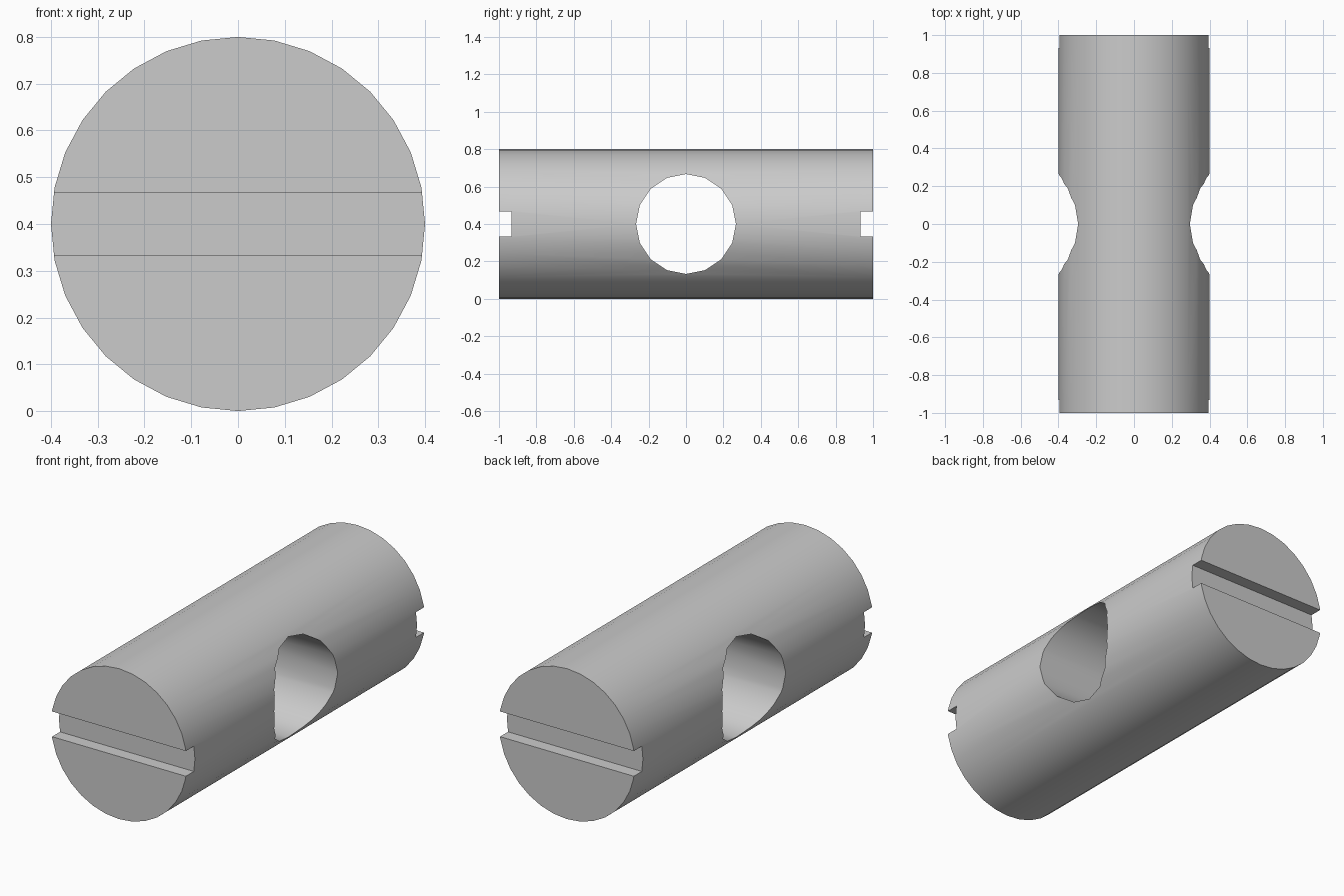
import bpy
from math import radians

R, LENGTH, HOLE_R = 0.4, 2.0, 0.267
SLOT_WIDTH, SLOT_DEPTH = 0.134, 0.067

cube = bpy.data.objects.get("Cube")
if cube:
    bpy.data.objects.remove(cube, do_unlink=True)

grey = bpy.data.materials.new("plain grey metal")
grey.use_nodes = True
colour = (0.6, 0.6, 0.6, 1)
grey.diffuse_color = colour
grey.node_tree.nodes["Principled BSDF"].inputs["Base Color"].default_value = colour


def cylinder(name, sides, radius, depth, rotation):
    bpy.ops.mesh.primitive_cylinder_add(vertices=sides, radius=radius, depth=depth,
                                        location=(0, 0, R), rotation=rotation)
    obj = bpy.context.object
    obj.name = name
    obj.data.materials.append(grey)
    return obj


def box(name, location, size):
    bpy.ops.mesh.primitive_cube_add(size=1, location=location)
    obj = bpy.context.object
    obj.name = name
    obj.scale = size
    obj.data.materials.append(grey)
    return obj


# Round bar lying along y
body = cylinder("barrel_body", 32, R, LENGTH, (radians(90), 0, 0))

# Cross hole through the middle, and a screwdriver slot in each end
cutters = [cylinder("cross_hole_cutter", 16, HOLE_R, 3 * R, (0, radians(90), 0))]
for side, label in ((-1, "front"), (1, "back")):
    cutters.append(box(label + "_slot_cutter", (0, side * LENGTH / 2, R),
                       (3 * R, 2 * SLOT_DEPTH, SLOT_WIDTH)))

bpy.context.view_layer.objects.active = body
for cutter in cutters:
    cutter.hide_render = True
    cut = body.modifiers.new(cutter.name, 'BOOLEAN')
    cut.operation = 'DIFFERENCE'
    cut.solver = 'EXACT'
    cut.object = cutter
    bpy.ops.object.modifier_apply(modifier=cut.name)
    bpy.data.objects.remove(cutter, do_unlink=True)

# Smooth round walls with crisp rims
bpy.ops.object.select_all(action='DESELECT')
body.select_set(True)
bpy.ops.object.shade_smooth_by_angle(angle=radians(30))
